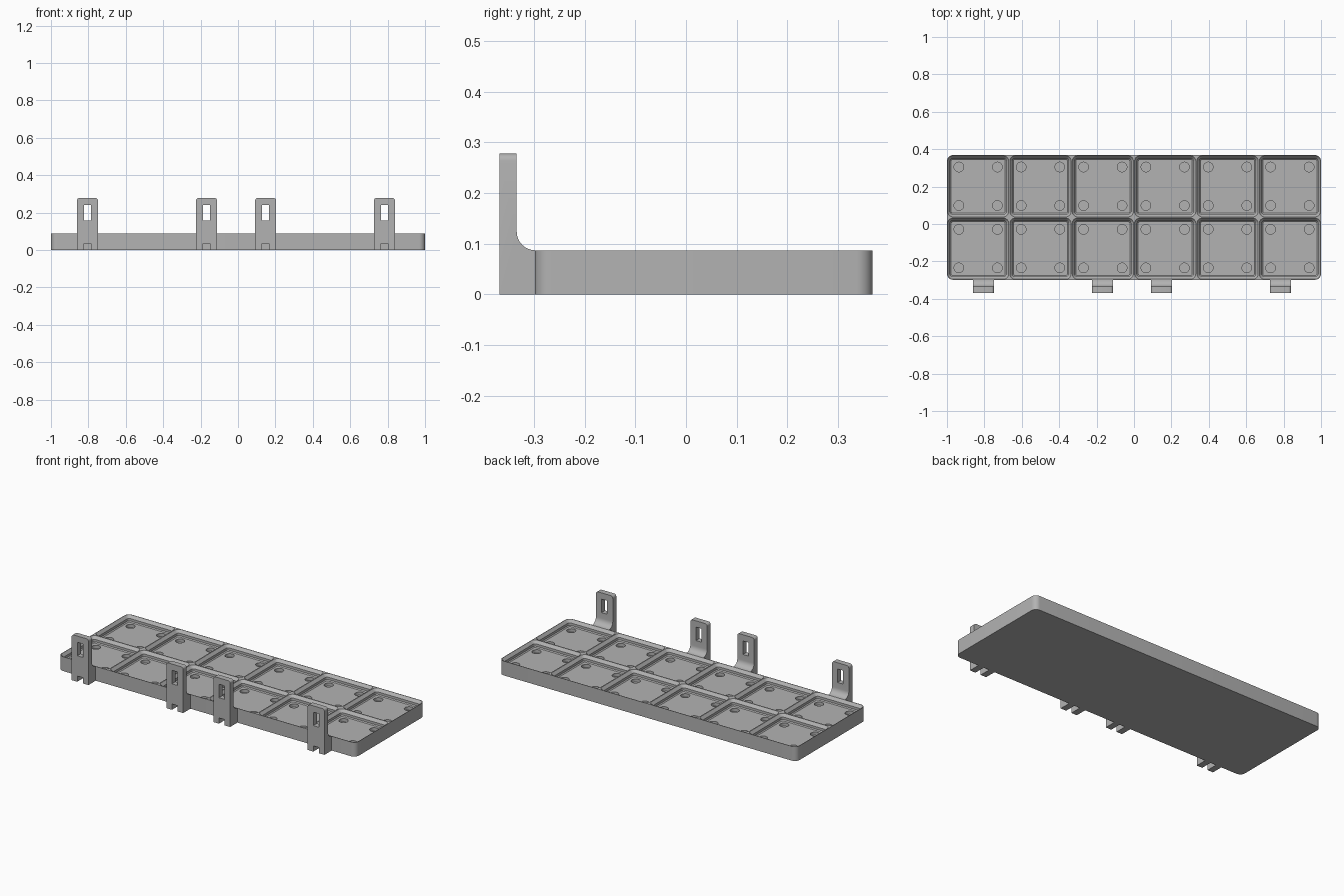
import bpy, bmesh, math
from mathutils import Vector

cube = bpy.data.objects.get("Cube")
if cube:
    bpy.data.objects.remove(cube, do_unlink=True)

CELL, COLS, ROWS = 1 / 3, 6, 2
MID_Y = 0.035          # centre of the tray in y
TOP = 0.087
FLOOR = TOP - 0.037    # floor of the sockets

grey = bpy.data.materials.new("plain grey")
grey.use_nodes = True
grey.diffuse_color = (0.45, 0.45, 0.45, 1)
grey.node_tree.nodes["Principled BSDF"].inputs["Base Color"].default_value = grey.diffuse_color


def make_object(name, bm, helper=False):
    bmesh.ops.recalc_face_normals(bm, faces=bm.faces)
    mesh = bpy.data.meshes.new(name)
    bm.to_mesh(mesh)
    bm.free()
    mesh.materials.append(grey)
    obj = bpy.data.objects.new(name, mesh)
    bpy.context.collection.objects.link(obj)
    obj.hide_render = helper
    if helper:
        obj.hide_set(True)
        obj.display_type = 'WIRE'
    return obj


def rounded_ring(half_x, half_y, radius, steps=8):
    """Outline of a rounded rectangle."""
    ring = []
    for quarter, (sx, sy) in enumerate(((1, 1), (-1, 1), (-1, -1), (1, -1))):
        for i in range(steps + 1):
            a = math.pi / 2 * (quarter + i / steps)
            ring.append((sx * (half_x - radius) + radius * math.cos(a),
                         sy * (half_y - radius) + radius * math.sin(a)))
    return ring


def loft(bm, cx, cy, layers):
    """Skin a stack of (ring, z) layers and cap both ends."""
    rows = [[bm.verts.new((cx + x, cy + y, z)) for x, y in ring] for ring, z in layers]
    for low, high in zip(rows, rows[1:]):
        for i in range(len(low)):
            j = (i + 1) % len(low)
            bm.faces.new((low[i], low[j], high[j], high[i]))
    bm.faces.new(rows[0][::-1])
    bm.faces.new(rows[-1])


def cut(obj, cutter):
    mod = obj.modifiers.new(cutter.name, 'BOOLEAN')
    mod.operation = 'DIFFERENCE'
    mod.solver = 'EXACT'
    mod.object = cutter


def smooth(obj):
    bpy.ops.object.select_all(action='DESELECT')
    obj.select_set(True)
    bpy.context.view_layer.objects.active = obj
    for mod in list(obj.modifiers):
        bpy.ops.object.modifier_apply(modifier=mod.name)
    bpy.ops.object.shade_smooth_by_angle(angle=math.radians(30))


# Tray block with rounded vertical corners
bm = bmesh.new()
outline = rounded_ring(COLS * CELL / 2, ROWS * CELL / 2, 0.032)
loft(bm, 0, MID_Y, [(outline, 0), (outline, TOP)])
tray = make_object("tray", bm)

# Stepped sockets and the four round holes in each floor
sockets, holes = bmesh.new(), bmesh.new()
steps = [(0.0226, 0.009, FLOOR), (0.017, 0.0147, FLOOR + 0.0056),
         (0.017, 0.0147, FLOOR + 0.0199), (0.003, 0.029, TOP), (0.003, 0.029, TOP + 0.02)]
layers = [(rounded_ring(CELL / 2 - inset, CELL / 2 - inset, r), z) for inset, r, z in steps]
disc = rounded_ring(0.0258, 0.0258, 0.02579)
for col in range(COLS):
    for row in range(ROWS):
        cx = (col - (COLS - 1) / 2) * CELL
        cy = MID_Y + (row - (ROWS - 1) / 2) * CELL
        loft(sockets, cx, cy, layers)
        for sx in (-1, 1):
            for sy in (-1, 1):
                loft(holes, cx + sx * 0.103, cy + sy * 0.103,
                     [(disc, FLOOR - 0.019), (disc, FLOOR + 0.01)])
cut(tray, make_object("socket_cutter", sockets, True))
cut(tray, make_object("hole_cutter", holes, True))
smooth(tray)

# Mounting tabs: side profile with a fillet, swept across x
FRONT, PLATE, BACK, TAB_TOP, HALF = -0.368, -0.334, -0.297, 0.278, 0.0565
FILLET = BACK - PLATE
profile = [(FRONT, 0), (BACK, 0)]
for i in range(9):
    a = math.pi / 2 * i / 8
    profile.append((BACK - FILLET * math.sin(a), TOP + FILLET * (1 - math.cos(a))))
profile += [(PLATE, TAB_TOP), (FRONT, TAB_TOP)]


def add_box(bm, x, z0, z1, y0=-0.4, y1=BACK, half=0.0187):
    box = bmesh.ops.create_cube(bm, size=1)["verts"]
    bmesh.ops.scale(bm, vec=(half * 2, y1 - y0, z1 - z0), verts=box)
    bmesh.ops.translate(bm, vec=(x, (y0 + y1) / 2, (z0 + z1) / 2), verts=box)


for number, x in enumerate((-0.805, -0.168, 0.148, 0.783), 1):
    bm = bmesh.new()
    face = bm.faces.new([bm.verts.new((x - HALF, y, z)) for y, z in profile])
    swept = bmesh.ops.extrude_face_region(bm, geom=[face])["geom"]
    bmesh.ops.translate(bm, vec=Vector((HALF * 2, 0, 0)),
                        verts=[v for v in swept if isinstance(v, bmesh.types.BMVert)])
    # Round the two top corners
    corners = [e for e in bm.edges
               if all(v.co.z > TAB_TOP - 0.001 for v in e.verts)
               and abs(e.verts[0].co.x - e.verts[1].co.x) < 0.001]
    bmesh.ops.bevel(bm, geom=corners, offset=0.014, segments=5, profile=0.5, affect='EDGES')
    tab = make_object(f"mounting_tab_{number}", bm)
    # Screw slot above, notch below
    slots = bmesh.new()
    add_box(slots, x, 0.158, 0.24)
    add_box(slots, x, -0.02, 0.035, y1=BACK + 0.01)
    cut(tab, make_object(f"slot_cutter_{number}", slots, True))
    smooth(tab)
